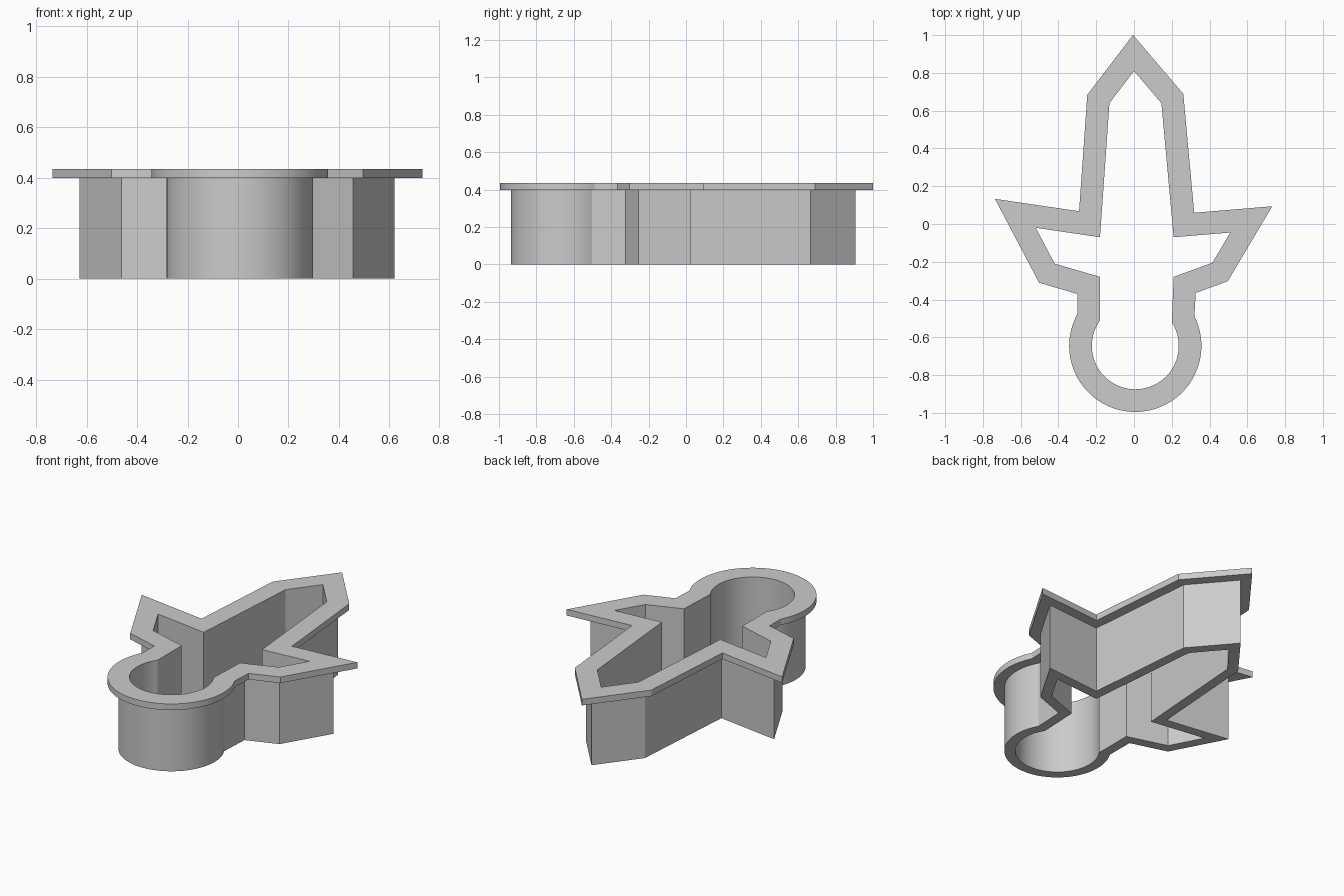
import bpy
import bmesh
import math
from mathutils import Vector

cube = bpy.data.objects.get("Cube")
if cube:
    bpy.data.objects.remove(cube, do_unlink=True)

# Inner outline, counter-clockwise from the right neck round to the left neck
CORNERS = [Vector(p) for p in (
    (0.20, -0.51), (0.21, -0.28), (0.415, -0.205), (0.51, -0.045), (0.21, -0.07),
    (0.145, 0.64), (0.0, 0.81), (-0.13, 0.64),
    (-0.18, -0.07), (-0.52, -0.02), (-0.42, -0.21), (-0.18, -0.28), (-0.18, -0.51))]
CENTRE = Vector((0.007, -0.645))
RADIUS = 0.23
SEGMENTS = 64
WALL = 0.06
FLANGE = 0.12
STEP_Z = 0.398
TOP_Z = 0.435


def normal(a, b):
    """Outward normal of an edge of the outline."""
    d = (b - a).normalized()
    return Vector((d.y, -d.x))


def outline(offset):
    """Mitred corners plus the round end, pushed outwards by the offset."""
    points = []
    for a, b, c in zip(CORNERS, CORNERS[1:], CORNERS[2:]):
        n, m = normal(a, b), normal(b, c)
        points.append(b + (n + m) * offset / (1 + n.dot(m)))
    radius = RADIUS + offset
    right = math.acos((CORNERS[0].x + offset - CENTRE.x) / radius)
    left = math.acos((CORNERS[-1].x - offset - CENTRE.x) / radius)
    for i in range(SEGMENTS + 1):
        t = left + (math.tau + right - left) * i / SEGMENTS
        points.append(CENTRE + radius * Vector((math.cos(t), math.sin(t))))
    return points


# Grey plastic
grey = bpy.data.materials.new("grey plastic")
grey.use_nodes = True
colour = (0.6, 0.6, 0.6, 1)
grey.diffuse_color = colour
grey.node_tree.nodes["Principled BSDF"].inputs["Base Color"].default_value = colour

# Closed cross-section of wall and flange, swept round the outline
section = [(0, 0), (WALL, 0), (WALL, STEP_Z), (FLANGE, STEP_Z), (FLANGE, TOP_Z), (0, TOP_Z)]
bm = bmesh.new()
rings = [[bm.verts.new((p.x, p.y, z)) for p in outline(offset)] for offset, z in section]
for k, low in enumerate(rings):
    high = rings[(k + 1) % len(rings)]
    for i in range(len(low)):
        j = (i + 1) % len(low)
        bm.faces.new((low[i], low[j], high[j], high[i]))
bmesh.ops.recalc_face_normals(bm, faces=bm.faces[:])

mesh = bpy.data.meshes.new("cutter_wall_and_flange")
bm.to_mesh(mesh)
bm.free()
mesh.materials.append(grey)
cutter = bpy.data.objects.new("cutter_wall_and_flange", mesh)
bpy.context.collection.objects.link(cutter)

# Smooth round end, sharp corners
bpy.ops.object.select_all(action="DESELECT")
cutter.select_set(True)
bpy.context.view_layer.objects.active = cutter
bpy.ops.object.shade_smooth_by_angle(angle=math.radians(15))
